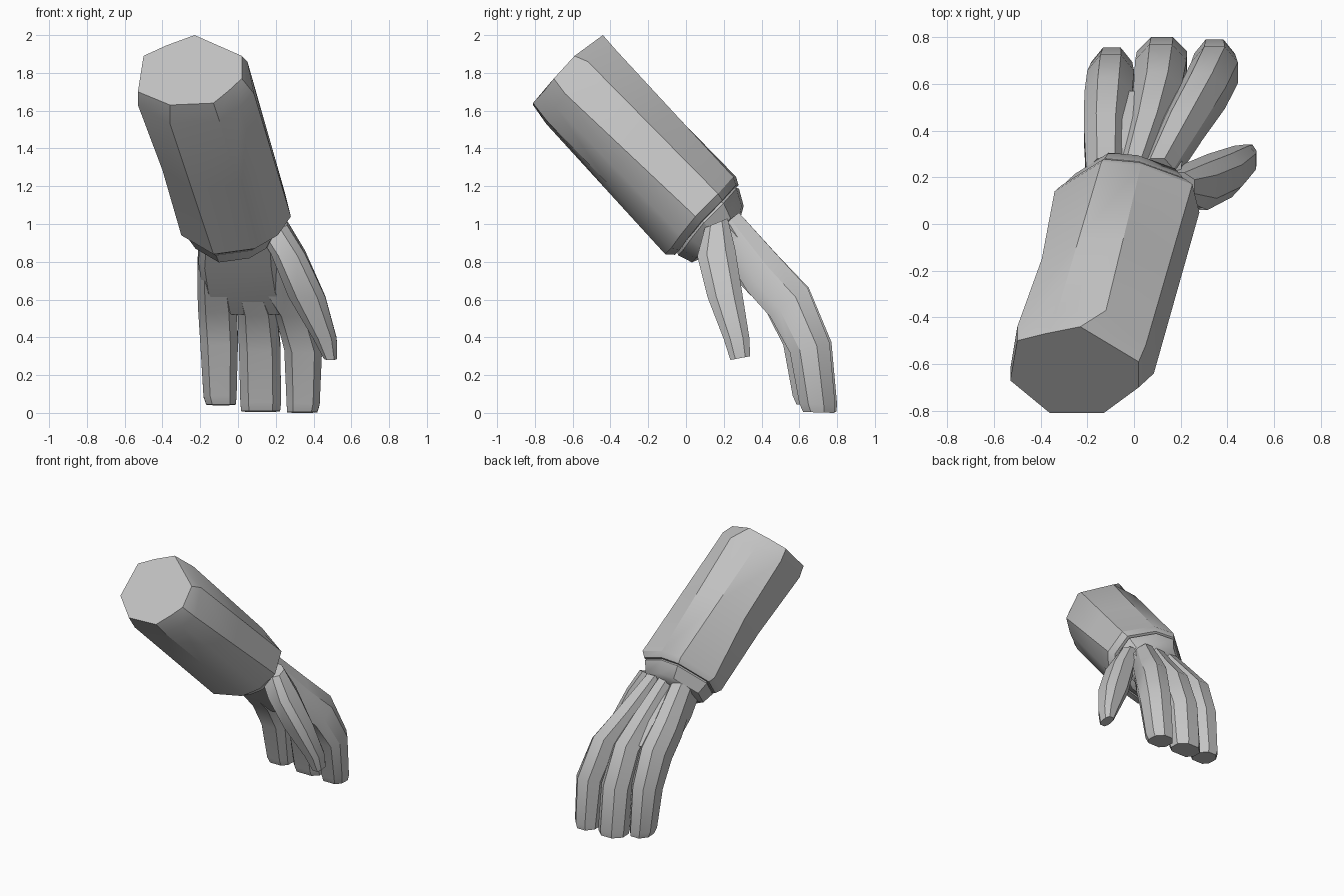
import bpy, bmesh, math
from mathutils import Vector

if "Cube" in bpy.data.objects:
    bpy.data.objects.remove(bpy.data.objects["Cube"])

grey = bpy.data.materials.new("plain_grey")
grey.diffuse_color = (0.55, 0.55, 0.55, 1)
grey.use_nodes = True
grey.node_tree.nodes["Principled BSDF"].inputs["Base Color"].default_value = grey.diffuse_color


def loft(name, rings):
    """Skin a list of equal-length point rings and close both ends."""
    bm = bmesh.new()
    loops = [[bm.verts.new(p) for p in ring] for ring in rings]
    for a, b in zip(loops, loops[1:]):
        n = len(a)
        for i in range(n):
            bm.faces.new((a[i], a[(i + 1) % n], b[(i + 1) % n], b[i]))
    bm.faces.new(loops[0])
    bm.faces.new(loops[-1])
    bmesh.ops.recalc_face_normals(bm, faces=bm.faces)
    mesh = bpy.data.meshes.new(name)
    bm.to_mesh(mesh)
    bm.free()
    mesh.materials.append(grey)
    ob = bpy.data.objects.new(name, mesh)
    bpy.context.collection.objects.link(ob)
    bpy.ops.object.select_all(action='DESELECT')
    ob.select_set(True)
    bpy.context.view_layer.objects.active = ob
    bpy.ops.object.shade_smooth_by_angle(angle=math.radians(30))
    return ob


# Octagonal sections: (across, from palm side 0 to back side 1)
FINGER = [(-.22, 1), (.22, 1), (.5, .68), (.5, .25),
          (.3, 0), (-.3, 0), (-.5, .25), (-.5, .68)]
PALM = [(-.3, 1), (.3, 1), (.5, .75), (.5, .2),
        (.42, 0), (-.42, 0), (-.5, .2), (-.5, .75)]
THUMB = [(-.25, 1), (.25, 1), (.5, .75), (.5, .25),
         (.28, 0), (-.28, 0), (-.5, .25), (-.5, .75)]


def limb(name, stations, section=FINGER):
    """Each station: x centre, width, back (y, z), palm (y, z)."""
    rings = []
    for x, w, back, palm in stations:
        b, p = Vector((x, *back)), Vector((x, *palm))
        rings.append([p.lerp(b, v) + Vector((u * w, 0, 0)) for u, v in section])
    return loft(name, rings)


def scaled(ring, centre, s):
    mid = sum((Vector(p) for p in ring), Vector()) / len(ring)
    return [Vector(centre) + (Vector(p) - mid) * s for p in ring]


# Forearm sleeve: end cap, bevelled shoulder, slight waist, wrist opening
cap = [(-.23, -.44, 2.0), (.02, -.59, 1.89), (.02, -.70, 1.77), (-.05, -.75, 1.705),
       (-.13, -.81, 1.64), (-.36, -.81, 1.63), (-.53, -.67, 1.70), (-.50, -.50, 1.89),
       (-.38, -.47, 1.945)]
shoulder = [(-.12, -.37, 1.92), (.05, -.52, 1.86), (.085, -.64, 1.69), (.01, -.69, 1.62),
            (-.10, -.74, 1.55), (-.36, -.74, 1.53), (-.53, -.62, 1.63), (-.50, -.44, 1.82),
            (-.33, -.38, 1.91)]
opening = [(.03, .25, 1.25), (.25, .17, 1.16), (.28, .05, 1.04), (.21, -.03, .94),
           (.09, -.08, .87), (-.13, -.11, .84), (-.30, .0, .94), (-.34, .14, 1.10),
           (-.14, .265, 1.25)]
waist = [Vector(a).lerp(Vector(b), .5) for a, b in zip(shoulder, opening)]
waist[6].x += .015
waist[7].x += .025
loft("forearm_sleeve", [cap, shoulder, waist, opening,
                        scaled(opening, (-.01, .105, 1.02), .9)])

# Wrist band, tapering into the hand
loft("wrist_band", [scaled(opening, (-.01, .08, 1.045), .74),
                    scaled(opening, (-.01, .115, 1.01), .86),
                    scaled(opening, (-.01, .165, .945), .73),
                    scaled(opening, (-.005, .19, .93), .52)])

# Palm, filling the roots of the fingers
limb("palm", [(.0, .40, (.24, 1.04), (.10, .89)),
              (.00, .42, (.355, .92), (.21, .765)),
              (.02, .42, (.46, .80), (.33, .635)),
              (.08, .42, (.57, .65), (.45, .52))], PALM)

# Three fingers share one bend in side view
BEND = [((.28, 1.06), (.14, .95)), ((.48, .84), (.325, .645)), ((.65, .66), (.45, .51)),
        ((.77, .37), (.56, .32)), ((.80, .04), (.61, .05)), ((.795, 0), (.63, .005))]


def finger(name, xs, widths, dy, dz):
    fade = [0, .1, .5, 1, 1, 1]
    limb(name, [(x, w, (b[0] + dy * f, b[1] + dz * f), (p[0] + dy * f, p[1] + dz * f))
                for x, w, (b, p), f in zip(xs, widths, BEND, fade)])


finger("outer_finger", (-.12, -.12, -.11, -.10, -.095, -.09),
       (.17, .19, .205, .20, .175, .155), -.045, .04)
finger("middle_finger", (.0, .06, .10, .115, .12, .12),
       (.14, .18, .205, .22, .215, .205), 0, .005)
finger("inner_finger", (.10, .20, .29, .345, .345, .34),
       (.14, .19, .20, .20, .175, .16), -.01, 0)

# Thumb
limb("thumb", [(.17, .18, (.22, 1.03), (.10, .98)),
               (.265, .18, (.26, .87), (.06, .83)),
               (.365, .195, (.30, .62), (.115, .61)),
               (.46, .125, (.335, .40), (.20, .39)),
               (.49, .07, (.34, .30), (.235, .28))], THUMB)
